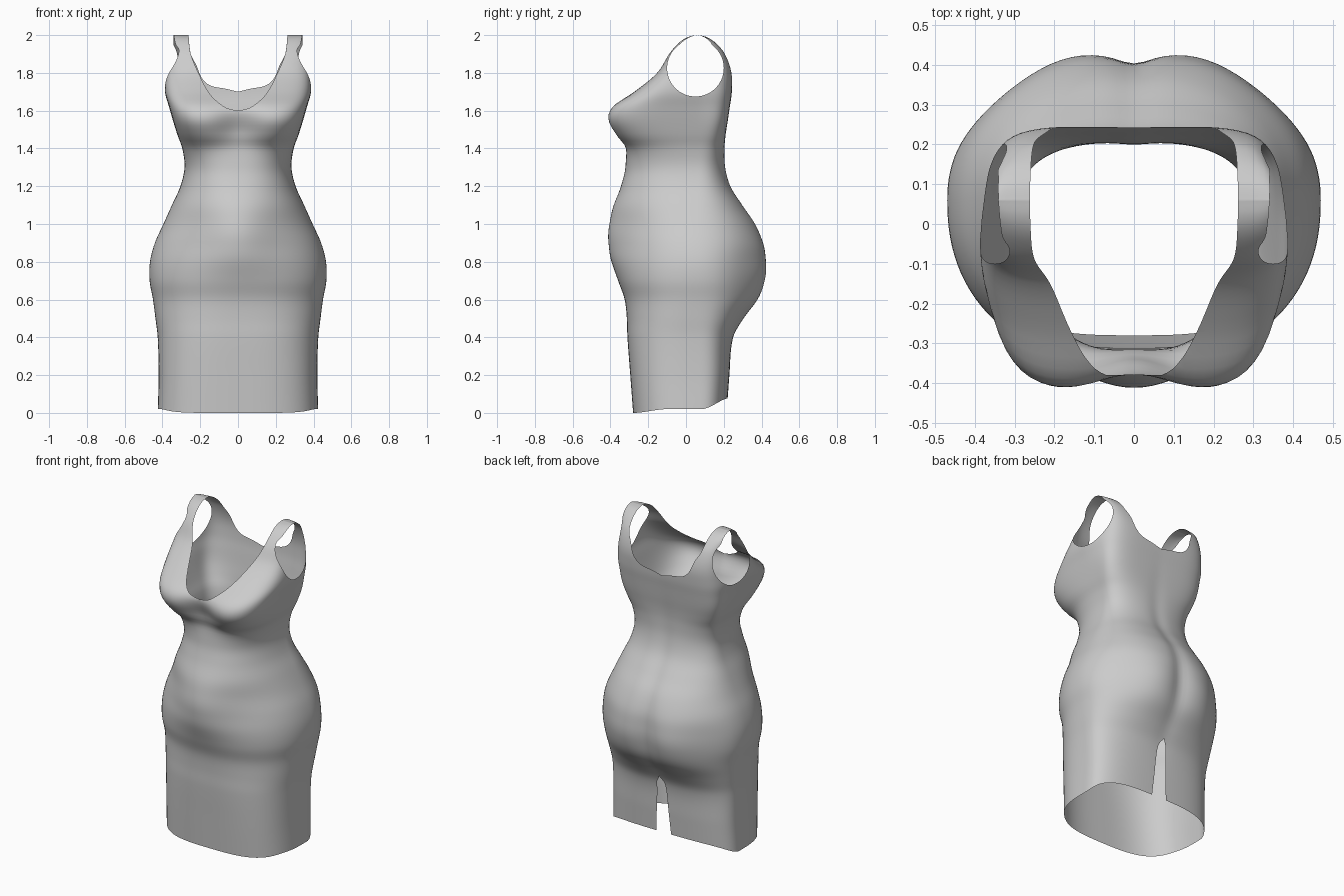
import bpy, bmesh, math

cube = bpy.data.objects.get("Cube")
if cube:
    bpy.data.objects.remove(cube, do_unlink=True)

# Body sections: height, half width, front y, back y, squareness
SECTIONS = [
    (0, .425, -.28, .215, 3), (.2, .42, -.295, .23, 3), (.4, .425, -.31, .246, 2.8),
    (.5, .437, -.313, .288, 2.6), (.6, .45, -.323, .338, 2.4), (.7, .468, -.35, .358, 2.3),
    (.8, .466, -.362, .375, 2.2), (.9, .44, -.35, .386, 2.2), (1, .395, -.345, .362, 2.2),
    (1.1, .35, -.35, .3, 2.3), (1.2, .305, -.335, .238, 2.4), (1.3, .283, -.32, .21, 2.5),
    (1.4, .295, -.33, .205, 2.9), (1.47, .32, -.385, .21, 3.6), (1.55, .345, -.423, .222, 4.2),
    (1.62, .365, -.395, .232, 4.4), (1.7, .387, -.275, .243, 4.5), (1.8, .383, -.155, .243, 5),
    (1.9, .37, -.092, .21, 6), (1.95, .36, -.05, .17, 6), (1.98, .352, -.012, .13, 6),
    (1.995, .346, .025, .095, 6), (2, .342, .06, .06, 6)]
CENTRE = .06
SEGMENTS = 112


def smooth(lo, hi, v):
    t = min(1, max(0, (v - lo) / (hi - lo)))
    return t * t * (3 - 2 * t)


def bell(v, mid, width):
    return math.exp(-((v - mid) / width) ** 2)


def curve(points, v):
    """Smooth interpolation through rows of (position, values...)."""
    last = len(points) - 1
    v = min(max(v, points[0][0]), points[-1][0])
    i = next(k for k in range(last) if v <= points[k + 1][0])
    p, q = points[i], points[i + 1]
    a, b = points[max(i - 1, 0)], points[min(i + 2, last)]
    h = q[0] - p[0]
    t = (v - p[0]) / h
    out = []
    for k in range(1, len(p)):
        m0 = (q[k] - a[k]) / (q[0] - a[0]) * h
        m1 = (b[k] - p[k]) / (b[0] - p[0]) * h
        d = q[k] - p[k]
        out.append(p[k] + t * (m0 + t * (3 * d - 2 * m0 - m1 + t * (m0 + m1 - 2 * d))))
    return out


def ring(z):
    """One horizontal section, with bust, belly, seat and spine shaping."""
    width, front, back, n = curve(SECTIONS, z)
    pts = []
    for s in range(SEGMENTS):
        t = 2 * math.pi * s / SEGMENTS
        c, d = math.cos(t), math.sin(t)
        r = (abs(c) ** n + abs(d) ** n) ** (-1 / n)
        x = width * r * c
        if d < 0:
            y = CENTRE + (CENTRE - front) * r * d
            y += .06 * bell(x, 0, .12) * bell(z, 1.52, .1)
            y -= .065 * bell(x, 0, .2) * bell(z, .95, .18) * min(1, -3 * d)
        else:
            y = CENTRE + (back - CENTRE) * r * d
            cheek = math.hypot(x, .03)
            y += .066 * bell(cheek, .15, .2) * bell(z, .72, .2) * min(1, 3 * d)
            y -= .012 * bell(x, 0, .05) * bell(z, .95, .45)
        # The back is narrower than the chest around the armholes
        x *= 1 - .09 * smooth(0, .22, y) * smooth(1.5, 1.75, z) * smooth(2, 1.9, z)
        pts.append((x, y, z))
    return pts


# Edge lines of the garment; each is positive where cloth is removed
FRONT_NECK = [(1.6, 0), (1.61, .05), (1.64, .1), (1.69, .15), (1.78, .2), (1.9, .25), (2, .262)]
BACK_NECK = [(1.7, 0), (1.715, .06), (1.73, .14), (1.77, .19), (1.84, .22), (1.9, .25), (2, .262)]


def neckline(p):
    blend = smooth(-.05, .15, p.y)
    low = 1.6 + .1 * blend
    if p.z < low:
        return (p.z - low) - abs(p.x)
    half = curve(FRONT_NECK, p.z)[0] * (1 - blend) + curve(BACK_NECK, p.z)[0] * blend
    return half - abs(p.x)


def armhole(p):
    if abs(p.x) < .2:
        return -1
    up = (p.z - 1.825) / .15
    oval = ((p.y - .05) / .15) ** 2 + up * up
    return 1 - oval + 60 * max(0, abs(p.x) - .325) * max(0, up - .8)


def hem(p):
    return .02 * smooth(-.28, -.1, p.y) + .06 * smooth(.08, .24, p.y) - p.z


def slit(p):
    if p.y < 0:
        return -1
    top = .45 - p.z
    return min(top, .025 + .07 * top - .025 * bell(top, 0, .03) - abs(p.x))


def trim(bm, rule):
    """Cut the cloth along the zero line of a rule and drop the positive side."""
    value = {v: rule(v.co) for v in bm.verts}
    for v in value:
        if abs(value[v]) < 1e-4:
            value[v] = 0
    for e in list(bm.edges):
        a, b = e.verts
        if value[a] * value[b] < 0:
            start, end = a.co.copy(), b.co.copy()
            lo, hi = 0, 1
            for _ in range(18):
                mid = (lo + hi) / 2
                if rule(start.lerp(end, mid)) * value[a] > 0:
                    lo = mid
                else:
                    hi = mid
            _, new = bmesh.utils.edge_split(e, a, lo)
            new.co = start.lerp(end, lo)
            value[new] = 0
    line = [v for v in bm.verts if value[v] == 0]
    bmesh.ops.connect_verts(bm, verts=line)
    gone = [f for f in bm.faces if sum(value[v] for v in f.verts) > 0]
    bmesh.ops.delete(bm, geom=gone, context='FACES')


# Loft the body, with rings closing up towards the shoulders
heights = [i * .02 for i in range(90)]
heights += [1.8 + .2 * math.sin(math.pi / 2 * i / 24) for i in range(25)]
bm = bmesh.new()
rings = [[bm.verts.new(p) for p in ring(z)] for z in heights]
for low, high in zip(rings, rings[1:]):
    for s in range(SEGMENTS):
        t = (s + 1) % SEGMENTS
        bm.faces.new((low[s], low[t], high[t], high[s]))
bmesh.ops.remove_doubles(bm, verts=bm.verts, dist=1e-5)

# Trim the neckline, armholes, hem and back slit
for rule in (neckline, armhole, hem, slit):
    trim(bm, rule)
bmesh.ops.remove_doubles(bm, verts=bm.verts, dist=2e-4)

mesh = bpy.data.meshes.new("dress")
bm.to_mesh(mesh)
bm.free()
dress = bpy.data.objects.new("dress", mesh)
bpy.context.collection.objects.link(dress)

# Plain grey cloth
cloth = bpy.data.materials.new("grey_cloth")
cloth.use_nodes = True
grey = (.6, .6, .6, 1)
cloth.diffuse_color = grey
cloth.node_tree.nodes["Principled BSDF"].inputs["Base Color"].default_value = grey
mesh.materials.append(cloth)

bpy.ops.object.select_all(action='DESELECT')
dress.select_set(True)
bpy.context.view_layer.objects.active = dress
bpy.ops.object.shade_smooth()
